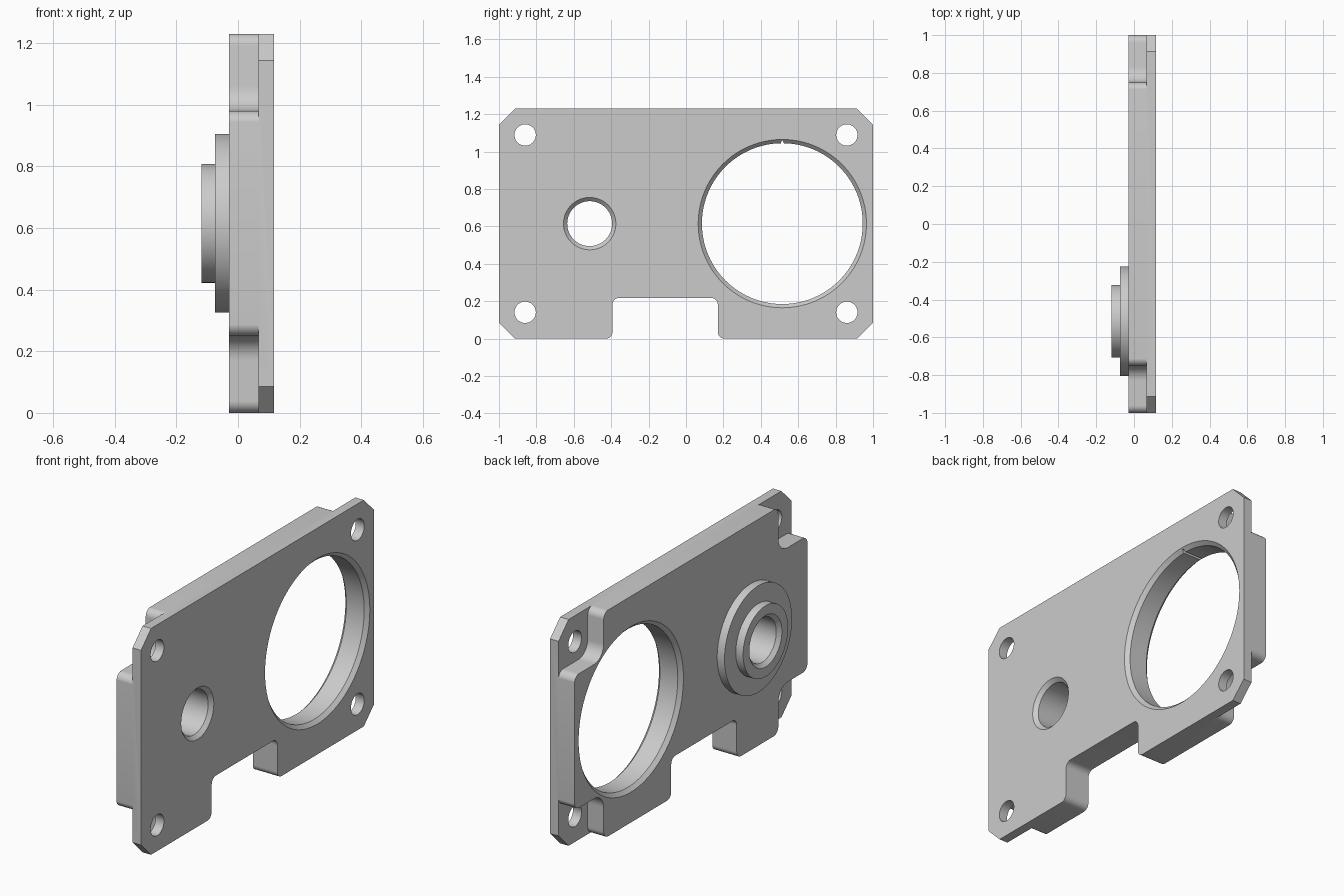
import bpy, bmesh, math
from mathutils import Vector

old = bpy.data.objects.get("Cube")
if old:
    bpy.data.objects.remove(old, do_unlink=True)

grey = bpy.data.materials.new("light grey")
grey.use_nodes = True
grey.diffuse_color = (0.6, 0.6, 0.6, 1)
grey.node_tree.nodes["Principled BSDF"].inputs["Base Color"].default_value = (0.6, 0.6, 0.6, 1)

MID = 0.615             # height of the plate's centre line
BACK, STEP, FACE = -0.03, 0.066, 0.117


def finish(bm, name):
    bmesh.ops.recalc_face_normals(bm, faces=bm.faces)
    mesh = bpy.data.meshes.new(name)
    bm.to_mesh(mesh)
    bm.free()
    mesh.materials.append(grey)
    ob = bpy.data.objects.new(name, mesh)
    bpy.context.collection.objects.link(ob)
    return ob


def rounded(points, steps=8):
    """Round the corners of a (y, z, radius) outline."""
    out = []
    for i, (y, z, r) in enumerate(points):
        p = Vector((y, z))
        if r == 0:
            out.append(p)
            continue
        a = (Vector(points[i - 1][:2]) - p).normalized()
        b = (Vector(points[(i + 1) % len(points)][:2]) - p).normalized()
        centre = p + (a + b) * r          # all rounded corners are square
        for k in range(steps + 1):
            t = k / steps * math.pi / 2
            out.append(centre - b * r * math.cos(t) - a * r * math.sin(t))
    return out


def slab(name, outline, x0, x1):
    bm = bmesh.new()
    rings = [[bm.verts.new((x, p.x, p.y)) for p in outline] for x in (x0, x1)]
    for ring in rings:
        bm.faces.new(ring)
    n = len(outline)
    for i in range(n):
        j = (i + 1) % n
        bm.faces.new((rings[0][i], rings[0][j], rings[1][j], rings[1][i]))
    return finish(bm, name)


def turned(name, profile, y, z, sides=96):
    """Solid of (x, radius) rings around an axis along x."""
    bm = bmesh.new()
    rings = []
    for x, r in profile:
        rings.append([bm.verts.new((x, y + r * math.cos(2 * math.pi * k / sides),
                                    z + r * math.sin(2 * math.pi * k / sides)))
                      for k in range(sides)])
    bm.faces.new(rings[0])
    bm.faces.new(rings[-1])
    for a, b in zip(rings, rings[1:]):
        for i in range(sides):
            j = (i + 1) % sides
            bm.faces.new((a[i], a[j], b[j], b[i]))
    return finish(bm, name)


def combine(target, tool, operation):
    tool.hide_render = True
    mod = target.modifiers.new(operation.lower(), "BOOLEAN")
    mod.operation = operation
    mod.solver = "EXACT"
    mod.object = tool
    bpy.context.view_layer.objects.active = target
    bpy.ops.object.modifier_apply(modifier=mod.name)
    bpy.data.objects.remove(tool, do_unlink=True)


def bore(r, y, back, bevel=0.02):
    """Through hole with a bevelled rim on both ends."""
    out = 0.02
    return turned("bore_cutter", [(back - out, r + bevel + out), (back + bevel, r),
                                  (FACE - bevel, r), (FACE + out, r + bevel + out)], y, MID)


# Plate with clipped corners and a rounded notch in the bottom edge
c, top = 0.086, 2 * MID
plate = slab("mounting_plate", rounded([
    (-1 + c, 0, 0), (-0.393, 0, 0.036), (-0.393, 0.218, 0.036), (0.17, 0.218, 0.036),
    (0.17, 0, 0.036), (1 - c, 0, 0), (1, c, 0), (1, top - c, 0), (1 - c, top, 0),
    (-1 + c, top, 0), (-1, top - c, 0), (-1, c, 0)]), BACK, FACE)

# Stepped boss on the back
combine(plate, turned("boss", [(-0.118, 0.193), (-0.074, 0.193), (-0.074, 0.29),
                               (0.02, 0.29)], -0.515, MID), "UNION")

# Corner pockets and screw holes
edge = 0.0005
pocket = rounded([(0.75, 0.365, 0.08), (0.75, MID + edge, 0.04), (0.65, MID + edge, 0),
                  (0.65, 0.8, 0), (1.2, 0.8, 0), (1.2, 0.27, 0), (1 + edge, 0.27, 0),
                  (1 + edge, 0.365, 0.04)])
for sy in (-1, 1):
    for sz in (-1, 1):
        outline = [Vector((sy * p.x, MID + sz * p.y)) for p in pocket]
        combine(plate, slab("pocket_cutter", outline, -0.06, STEP), "DIFFERENCE")
        combine(plate, turned("screw_cutter", [(-0.2, 0.057), (0.2, 0.057)],
                              sy * 0.86, MID + sz * 0.474, 48), "DIFFERENCE")

# Large opening, boss bore and the small slit at the top of the opening
combine(plate, bore(0.43, 0.515, BACK), "DIFFERENCE")
combine(plate, bore(0.12, -0.515, -0.118), "DIFFERENCE")
slit = [Vector(p) for p in ((0.503, 1.03), (0.527, 1.03), (0.518, 1.06), (0.512, 1.06))]
combine(plate, slab("slit_cutter", slit, -0.1, 0.2), "DIFFERENCE")

# Smooth round walls, crisp edges
bpy.ops.object.select_all(action="DESELECT")
plate.select_set(True)
bpy.context.view_layer.objects.active = plate
bpy.ops.object.shade_smooth_by_angle(angle=math.radians(25))
